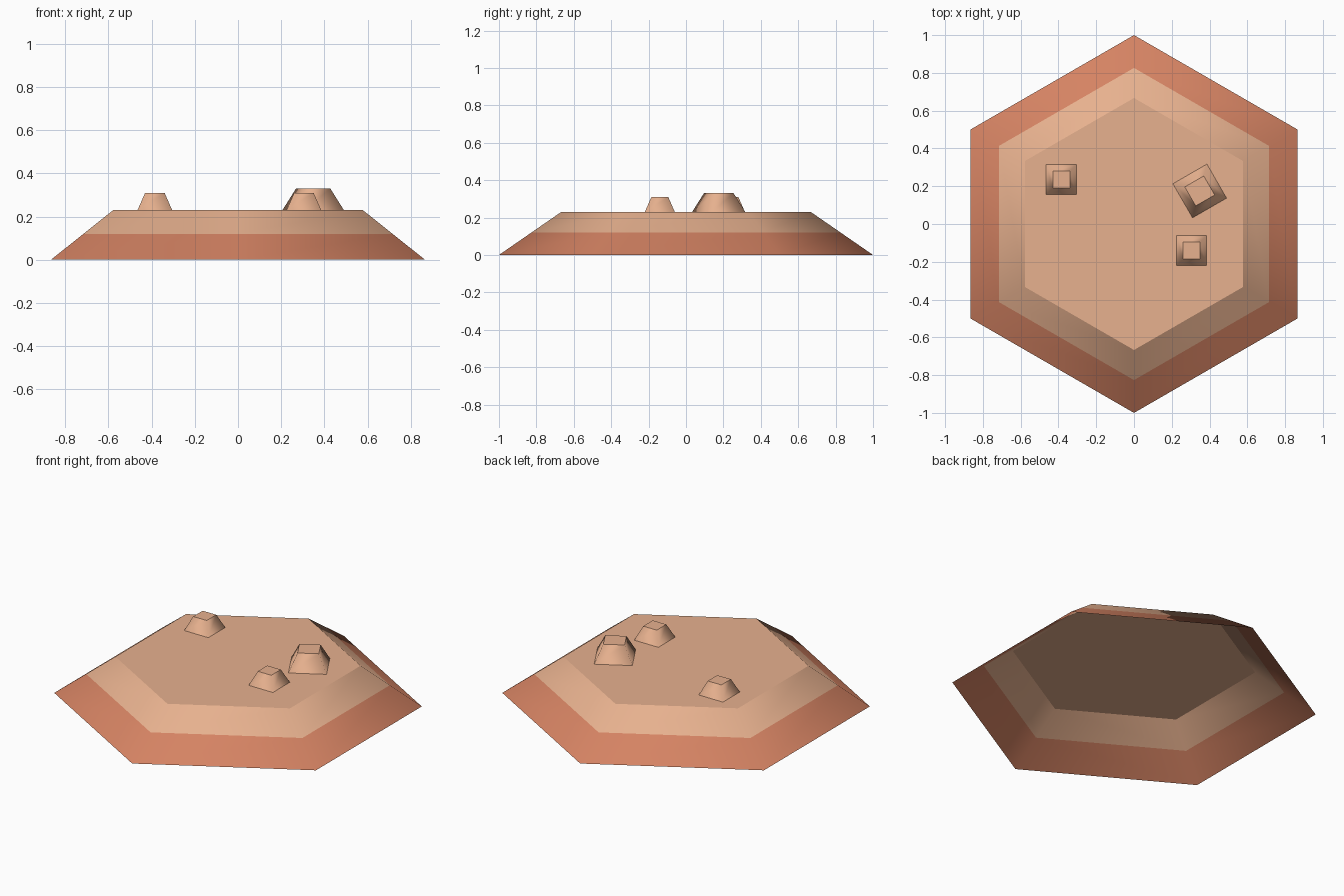
import bpy, bmesh, math

if "Cube" in bpy.data.objects:
    bpy.data.objects.remove(bpy.data.objects["Cube"])


def material(name, rgb):
    # sRGB 0-255 to linear diffuse colour
    lin = [((c / 255 + 0.055) / 1.055) ** 2.4 for c in rgb]
    m = bpy.data.materials.new(name)
    m.diffuse_color = (*lin, 1)
    m.use_nodes = True
    m.node_tree.nodes["Principled BSDF"].inputs["Base Color"].default_value = m.diffuse_color
    return m


SAND = material("sand", (235, 180, 145))
CLAY = material("red_clay", (213, 131, 99))


def tapered_block(name, sides, rings, mats, loc=(0, 0, 0), turn=0.0):
    """Open-bottomed tapered prism; rings = (radius, z), one material per band."""
    bm = bmesh.new()
    loops = []
    for r, z in rings:
        loops.append([bm.verts.new((r * math.cos(turn + 2 * math.pi * i / sides),
                                    r * math.sin(turn + 2 * math.pi * i / sides), z))
                      for i in range(sides)])
    for band, (a, b) in enumerate(zip(loops, loops[1:])):
        for i in range(sides):
            j = (i + 1) % sides
            f = bm.faces.new((a[i], a[j], b[j], b[i]))
            f.smooth = True
            f.material_index = min(band, len(mats) - 1)
    # flat lid with a sharp rim
    lid = bm.faces.new(loops[-1])
    lid.material_index = len(mats) - 1
    for e in lid.edges:
        e.smooth = False
    me = bpy.data.meshes.new(name)
    bm.to_mesh(me)
    bm.free()
    for m in mats:
        me.materials.append(m)
    ob = bpy.data.objects.new(name, me)
    ob.location = loc
    bpy.context.collection.objects.link(ob)
    return ob


# Hexagonal hill: clay foot, sand upper slope and plateau
R0, R1, H, LINE = 1.0, 0.667, 0.23, 0.12
r_line = R0 + (R1 - R0) * LINE / H
tapered_block("hexagon_hill", 6, [(R0, 0), (r_line, LINE), (R1, H)],
              [CLAY, SAND], turn=math.radians(30))

# Square rocks on the plateau: x, y, base half, top half, height, rotation
ROCKS = [(-0.385, 0.235, 0.08, 0.045, 0.08, 0),
         (0.305, -0.14, 0.08, 0.045, 0.08, 0),
         (0.348, 0.175, 0.104, 0.058, 0.10, 30)]
for n, (x, y, base, top, h, rot) in enumerate(ROCKS, 1):
    s = math.sqrt(2)
    tapered_block(f"rock_{n}", 4, [(base * s, 0), (top * s, h)], [SAND],
                  (x, y, H), math.radians(45 + rot))
